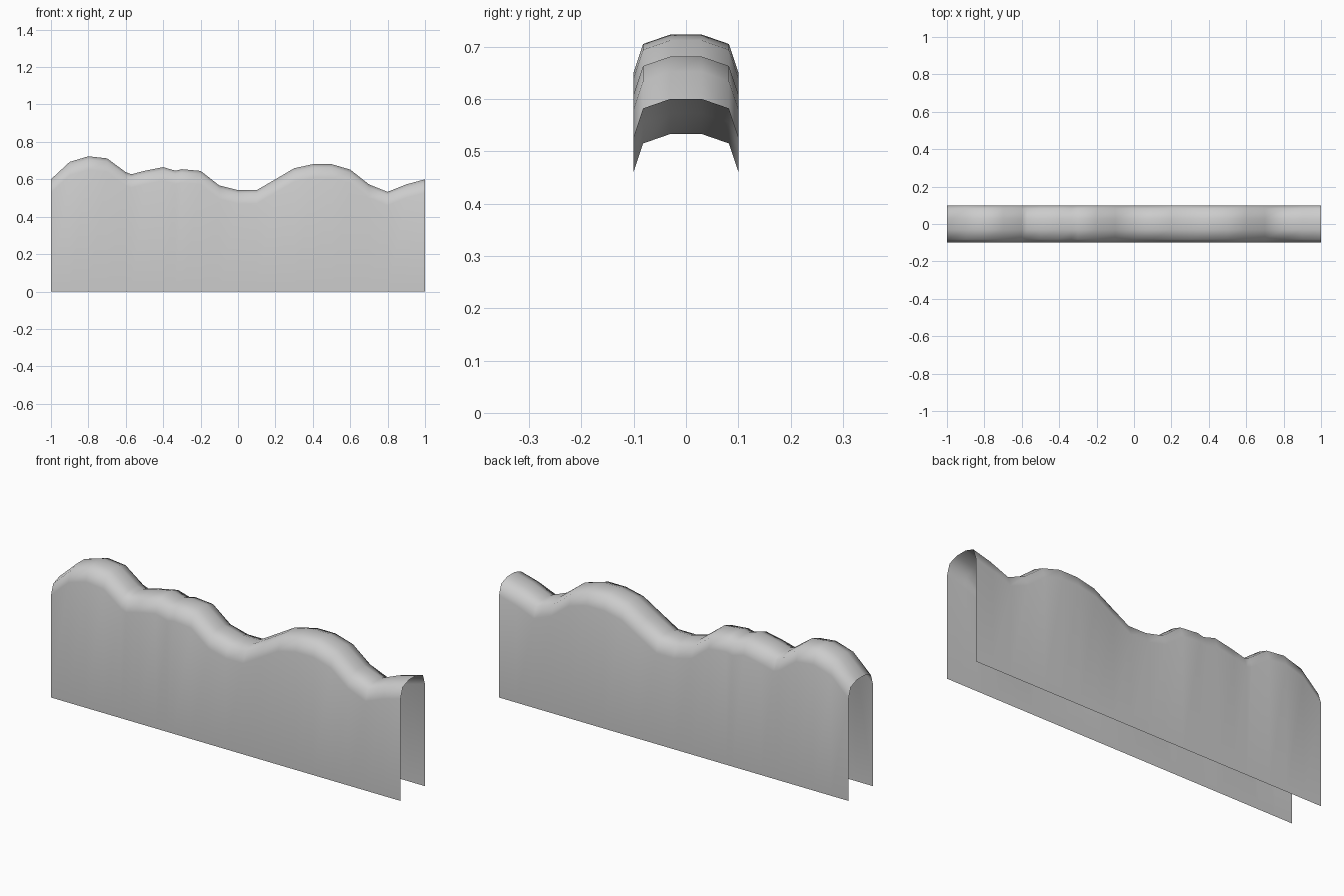
import bpy, bmesh, math

if "Cube" in bpy.data.objects:
    bpy.data.objects.remove(bpy.data.objects["Cube"])

# Ridge line along the top of the wall (x, height)
ridge = [(-1, .60), (-.9, .693), (-.8, .723), (-.7, .712), (-.6, .638), (-.57, .627),
         (-.5, .645), (-.4, .665), (-.335, .646), (-.3, .654), (-.2, .645), (-.1, .567),
         (0, .542), (.1, .542), (.2, .60), (.3, .659), (.4, .681), (.5, .681),
         (.6, .652), (.7, .573), (.8, .533), (.9, .573), (1, .60)]

# Rounded cap cross-section (y, drop below ridge)
half = [(-.1, .072), (-.082, .018), (-.03, 0)]
cap = half + [(-y, d) for y, d in reversed(half)]

bm = bmesh.new()
rows = []
for x, h in ridge:
    pts = [(-.1, 0)] + [(y, h - d) for y, d in cap] + [(.1, 0)]
    rows.append([bm.verts.new((x, y, z)) for y, z in pts])

# Open shell: two side walls joined by the cap, no ends or bottom
for a, b in zip(rows, rows[1:]):
    for i in range(len(a) - 1):
        bm.faces.new((a[i], b[i], b[i + 1], a[i + 1]))

mesh = bpy.data.meshes.new("wavy_wall")
bm.to_mesh(mesh)
bm.free()
wall = bpy.data.objects.new("wavy_wall", mesh)
bpy.context.collection.objects.link(wall)
bpy.context.view_layer.objects.active = wall
wall.select_set(True)
bpy.ops.object.shade_smooth_by_angle(angle=math.radians(60))
